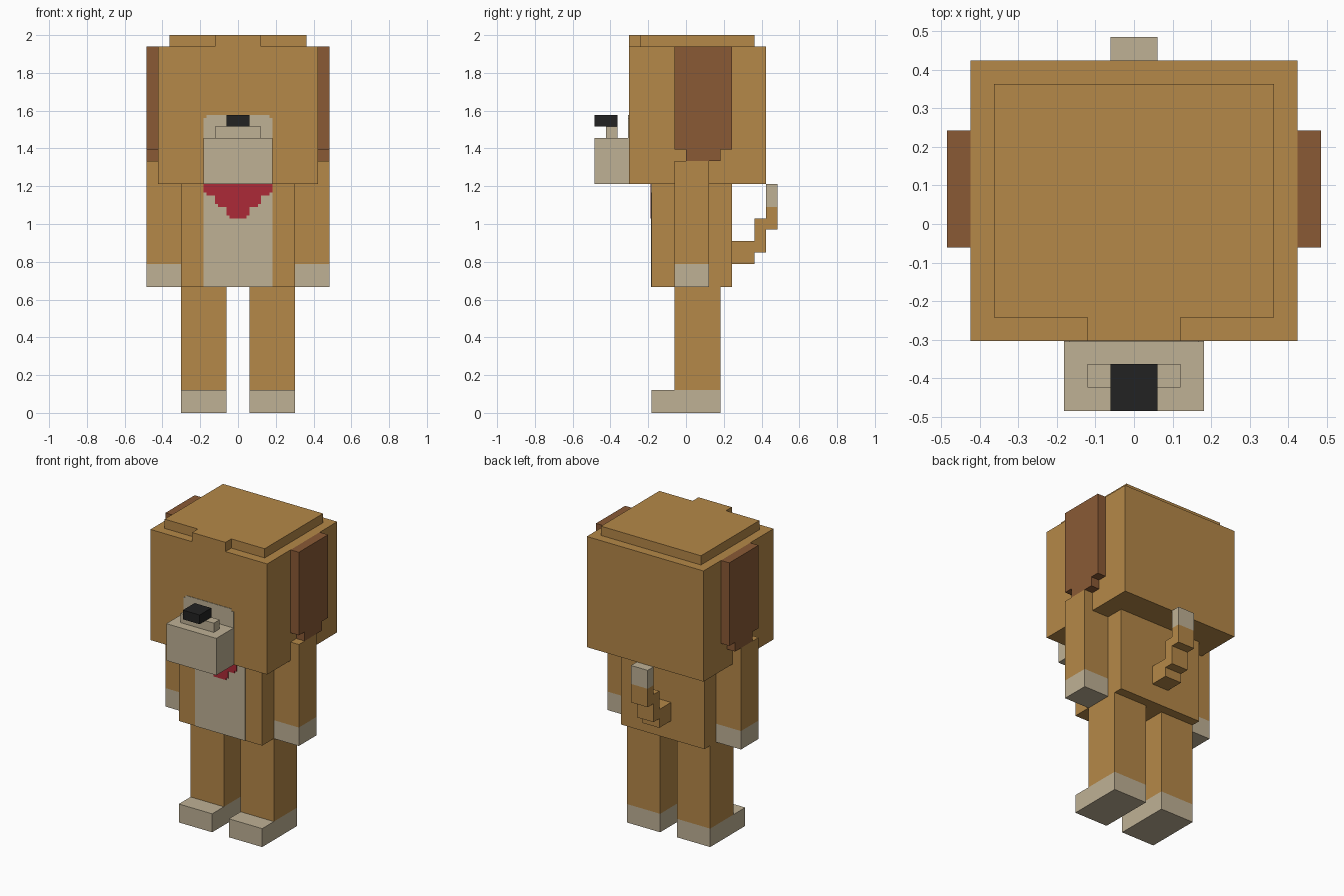
import bpy
import bmesh

U = 2 / 33  # one block of the model

if "Cube" in bpy.data.objects:
    bpy.data.objects.remove(bpy.data.objects["Cube"], do_unlink=True)


def material(name, rgb):
    mat = bpy.data.materials.new(name)
    mat.use_nodes = True
    color = (*rgb, 1)
    mat.diffuse_color = color
    mat.node_tree.nodes["Principled BSDF"].inputs["Base Color"].default_value = color
    return mat


TAN = material("tan fur", (0.462, 0.246, 0.065))
CREAM = material("cream fur", (0.521, 0.440, 0.301))
BROWN = material("brown ear", (0.254, 0.102, 0.036))
RED = material("red scarf", (0.413, 0.023, 0.038))
BLACK = material("black nose", (0.016, 0.016, 0.016))


def finish(name, bm, mat):
    bmesh.ops.recalc_face_normals(bm, faces=bm.faces)
    mesh = bpy.data.meshes.new(name)
    bm.to_mesh(mesh)
    bm.free()
    mesh.materials.append(mat)
    obj = bpy.data.objects.new(name, mesh)
    bpy.context.collection.objects.link(obj)
    return obj


def box(name, mat, x, y, z):
    """Box from (min, max) ranges measured in blocks."""
    bm = bmesh.new()
    bmesh.ops.create_cube(bm, size=1)
    for v in bm.verts:
        v.co = [U * (r[0] if c < 0 else r[1]) for c, r in zip(v.co, (x, y, z))]
    return finish(name, bm, mat)


def pair(name, mat, x, y, z):
    box("left_" + name, mat, x, y, z)
    box("right_" + name, mat, (-x[1], -x[0]), y, z)


def extrude(name, mat, points, vector):
    """Solid made by sweeping a flat outline, in blocks, along a vector."""
    bm = bmesh.new()
    face = bm.faces.new([bm.verts.new([U * c for c in p]) for p in points])
    swept = bmesh.ops.extrude_face_region(bm, geom=[face])["geom"]
    verts = [g for g in swept if isinstance(g, bmesh.types.BMVert)]
    bmesh.ops.translate(bm, vec=[U * c for c in vector], verts=verts)
    if face.is_valid and len(face.edges[0].link_faces) < 2:
        bm.faces.new([v for v in face.verts])
    return finish(name, bm, mat)


def plate(name, mat, half, y, thick):
    """Thin painted plate: a half outline in x, z mirrored about x = 0."""
    outline = half + [(-x, z) for x, z in reversed(half)]
    return extrude(name, mat, [(x, y, z) for x, z in outline], (0, -thick, 0))


# Head with the raised crown and its front tab
box("head", TAN, (-7, 7), (-5, 7), (20, 32))
crown = [(6, 6), (6, -4), (2, -4), (2, -5)]
crown += [(-x, y) for x, y in reversed(crown)]
extrude("crown", TAN, [(x, y, 32) for x, y in crown], (0, 0, 1))

# Ears with a narrower tip
pair("ear", BROWN, (7, 8), (-1, 4), (23, 32))
pair("ear_tip", BROWN, (7, 8), (0, 3), (22, 23))

# Muzzle, bridge, nose and the painted patch behind them
box("muzzle", CREAM, (-3, 3), (-8, -5), (20, 24))
box("muzzle_bridge", CREAM, (-2, 2), (-7, -6), (24, 25))
box("nose", BLACK, (-1, 1), (-8, -6), (25, 26))
plate("face_patch", CREAM,
      [(3, 23.5), (3, 25.75), (2.75, 25.75), (2.75, 26)], -5, 0.05)

# Body, belly and stepped scarf
box("body", TAN, (-5, 5), (-3, 4), (11, 20))
plate("belly_patch", CREAM, [(3, 11), (3, 20)], -3, 0.05)
scarf = []
for width, bottom in ((1, 17), (2, 18), (3, 19)):
    scarf += [(width - 0.25, bottom), (width - 0.25, bottom + 0.25),
              (width, bottom + 0.25)]
    if width < 3:
        scarf.append((width, bottom + 1))
plate("scarf", RED, scarf + [(3, 20)], -3, 0.1)

# Arms and legs with cream paws
pair("arm", TAN, (5, 8), (-1, 2), (13, 22))
pair("hand", CREAM, (5, 8), (-1, 2), (11, 13))
pair("leg", TAN, (1, 5), (-1, 3), (2, 11))
pair("foot", CREAM, (1, 5), (-3, 3), (0, 2))

# Stepped tail with a cream tip
tail = [(4, 13), (6, 13), (6, 14), (7, 14), (7, 16), (8, 16),
        (8, 18), (7, 18), (7, 17), (6, 17), (6, 15), (4, 15)]
extrude("tail", TAN, [(-1, y, z) for y, z in tail], (2, 0, 0))
box("tail_tip", CREAM, (-1, 1), (7, 8), (18, 20))
